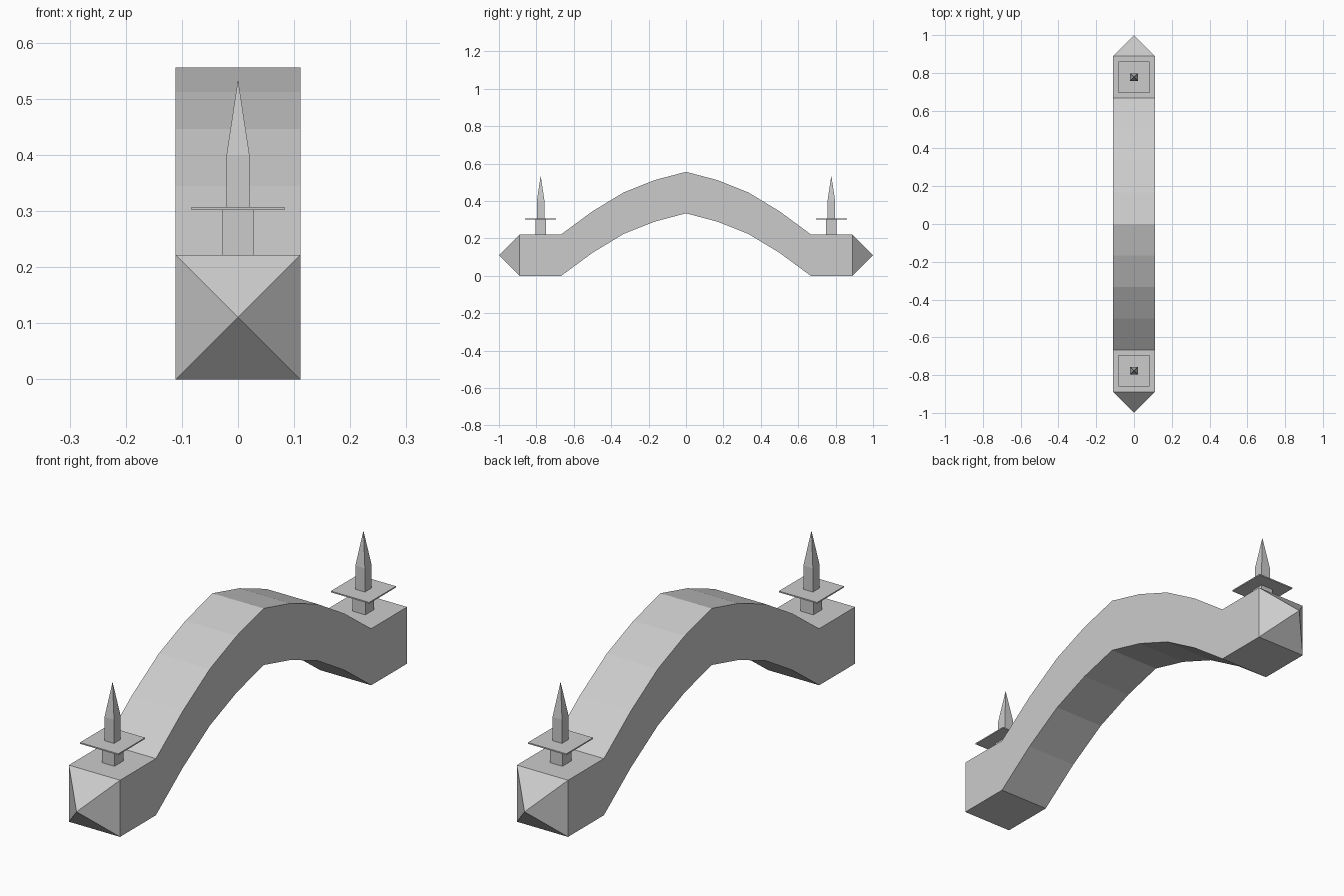
import bpy, bmesh
from mathutils import Vector

if "Cube" in bpy.data.objects:
    bpy.data.objects.remove(bpy.data.objects["Cube"])

HALF = 0.111   # half width of the beam
DEPTH = 0.222  # beam height


def make_object(name, bm):
    bmesh.ops.recalc_face_normals(bm, faces=bm.faces)
    mesh = bpy.data.meshes.new(name)
    bm.to_mesh(mesh)
    bm.free()
    obj = bpy.data.objects.new(name, mesh)
    bpy.context.collection.objects.link(obj)
    return obj


def box(name, y, width, z0, z1):
    bm = bmesh.new()
    bmesh.ops.create_cube(bm, size=1)
    bmesh.ops.scale(bm, vec=(width, width, z1 - z0), verts=bm.verts)
    bmesh.ops.translate(bm, vec=(0, y, (z0 + z1) / 2), verts=bm.verts)
    return make_object(name, bm)


# Arched beam: square section swept along the lower profile, poked to pointed ends
half_path = [(0.889, 0), (0.667, 0), (0.5, 0.123), (0.333, 0.224), (0.167, 0.29)]
path = [(-y, z) for y, z in half_path] + [(0, 0.334)] + half_path[::-1]
bm = bmesh.new()
rings = [[bm.verts.new((x, y, z + h)) for x, h in
          ((-HALF, 0), (HALF, 0), (HALF, DEPTH), (-HALF, DEPTH))] for y, z in path]
for a, b in zip(rings, rings[1:]):
    for i in range(4):
        j = (i + 1) % 4
        bm.faces.new((a[i], a[j], b[j], b[i]))
for ring, y in ((rings[0], -1), (rings[-1], 1)):
    apex = bm.verts.new((0, y, DEPTH / 2))
    for i in range(4):
        bm.faces.new((ring[i], ring[(i + 1) % 4], apex))
make_object("arched_beam", bm)

# A finial on each end block: post, thin plate and pointed spike
for label, y in (("front", -0.777), ("back", 0.777)):
    box(label + "_post", y, 0.055, DEPTH, 0.302)
    box(label + "_plate", y, 0.166, 0.302, 0.307)
    spike = box(label + "_spike", y, 0.041, 0.307, 0.4)
    bm = bmesh.new()
    bm.from_mesh(spike.data)
    bm.normal_update()
    top = max(bm.faces, key=lambda f: f.normal.z)
    tip = bmesh.ops.poke(bm, faces=[top])["verts"][0]
    tip.co = Vector((0, y, 0.535))
    bm.to_mesh(spike.data)
    bm.free()
